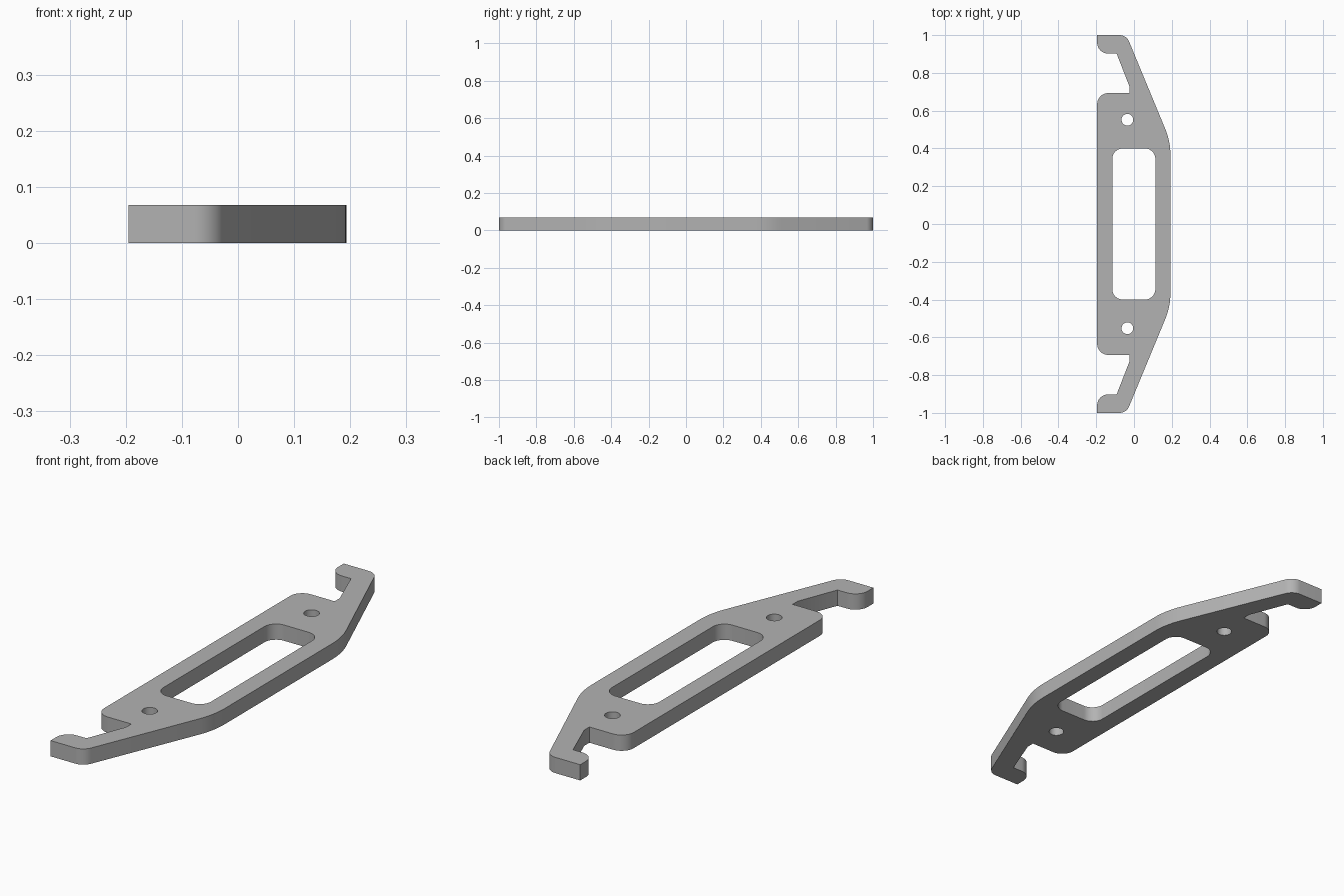
import bpy, bmesh, math
from mathutils import Vector

cube = bpy.data.objects.get("Cube")
if cube:
    bpy.data.objects.remove(cube, do_unlink=True)

THICKNESS = 0.068


def rounded(corners, steps=8):
    """Closed loop of points from (x, y, fillet radius) corners."""
    loop = []
    for i, (x, y, r) in enumerate(corners):
        p = Vector((x, y, 0))
        if r == 0:
            loop.append(p)
            continue
        before = Vector((*corners[i - 1][:2], 0))
        after = Vector((*corners[(i + 1) % len(corners)][:2], 0))
        u, v = (before - p).normalized(), (after - p).normalized()
        half = u.angle(v) / 2
        centre = p + (u + v).normalized() * r / math.sin(half)
        reach = r / math.tan(half)
        start, end = p + u * reach - centre, p + v * reach - centre
        loop += [centre + start.lerp(end, k / steps).normalized() * r
                 for k in range(steps + 1)]
    return loop


def mirrored(half):
    """Complete a half outline across the x axis."""
    return half + [(x, -y, r) for x, y, r in reversed(half)]


def circle(x, y, r, n=32):
    return [Vector((x + r * math.cos(a), y + r * math.sin(a), 0))
            for a in (math.tau * k / n for k in range(n))]


# Outer outline: slanted arm, hooked tip, notch, body corner
outline = rounded(mirrored([
    (0.193, 0.437, 0.36),
    (-0.04, 1.0, 0.055),
    (-0.195, 1.0, 0),
    (-0.195, 0.902, 0.058),
    (-0.092, 0.902, 0),
    (-0.024, 0.728, 0),
    (-0.024, 0.693, 0),
    (-0.195, 0.693, 0.058),
]))
# Central slot and the two screw holes
slot = rounded(mirrored([(0.113, 0.4, 0.055), (-0.115, 0.4, 0.055)]))
holes = [circle(-0.035, side * 0.552, 0.031) for side in (1, -1)]

# Fill the flat profile and extrude it to a plate
bm = bmesh.new()
edges = []
for loop in [outline, slot, *holes]:
    verts = [bm.verts.new(p) for p in loop]
    edges += [bm.edges.new((verts[i - 1], verts[i])) for i in range(len(verts))]
bmesh.ops.triangle_fill(bm, use_beauty=True, use_dissolve=False,
                        edges=edges, normal=(0, 0, 1))
raised = bmesh.ops.extrude_face_region(bm, geom=bm.faces[:])["geom"]
bmesh.ops.translate(bm, vec=(0, 0, THICKNESS),
                    verts=[g for g in raised if isinstance(g, bmesh.types.BMVert)])
bmesh.ops.recalc_face_normals(bm, faces=bm.faces[:])
mesh = bpy.data.meshes.new("bracket_plate")
bm.to_mesh(mesh)
bm.free()

# Single grey material
grey = bpy.data.materials.new("plain grey")
grey.use_nodes = True
colour = (0.45, 0.45, 0.45, 1)
grey.diffuse_color = colour
grey.node_tree.nodes["Principled BSDF"].inputs["Base Color"].default_value = colour
mesh.materials.append(grey)

plate = bpy.data.objects.new("bracket_plate", mesh)
bpy.context.collection.objects.link(plate)
bpy.ops.object.select_all(action="DESELECT")
plate.select_set(True)
bpy.context.view_layer.objects.active = plate
bpy.ops.object.shade_smooth_by_angle(angle=math.radians(30))
